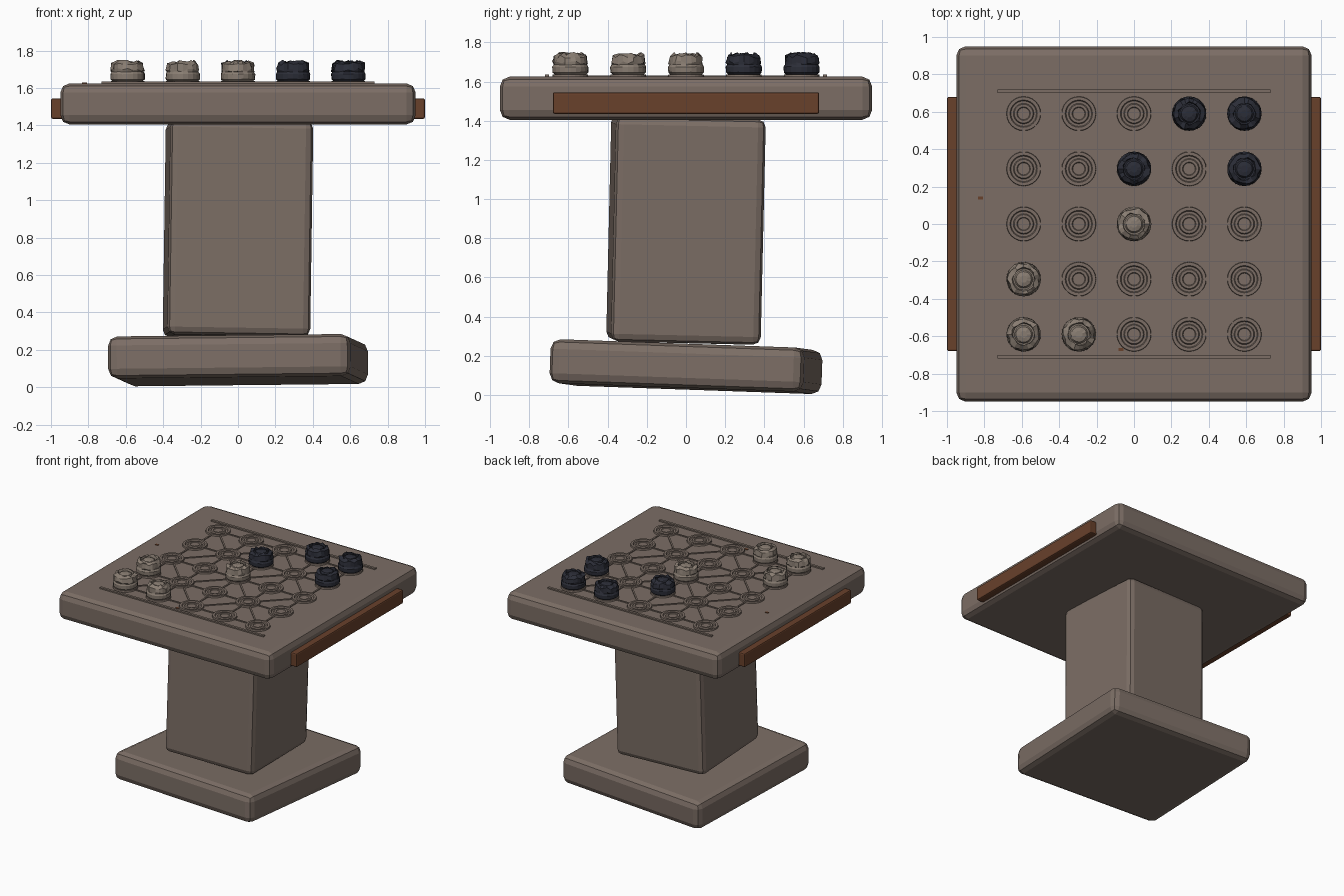
import bpy, bmesh, math, random
from mathutils import Matrix, Vector

random.seed(4)
default = bpy.data.objects.get("Cube")
if default:
    bpy.data.objects.remove(default)


def material(name, rgb):
    m = bpy.data.materials.new(name)
    m.use_nodes = True
    m.diffuse_color = (*rgb, 1)
    m.node_tree.nodes["Principled BSDF"].inputs["Base Color"].default_value = (*rgb, 1)
    return m


STONE = material("brown stone", (0.2, 0.155, 0.13))
WOOD = material("red brown wood", (0.14, 0.052, 0.024))
DARK = material("dark slate", (0.024, 0.026, 0.038))
LIGHT = material("pale stone", (0.25, 0.205, 0.168))


def finish(name, bm, mat):
    bmesh.ops.recalc_face_normals(bm, faces=bm.faces)
    mesh = bpy.data.meshes.new(name)
    bm.to_mesh(mesh)
    bm.free()
    mesh.materials.append(mat)
    obj = bpy.data.objects.new(name, mesh)
    bpy.context.collection.objects.link(obj)
    return obj


def block(name, size, loc, mat, bevel=0.0, tilt=(0, 0, 0)):
    bm = bmesh.new()
    bmesh.ops.create_cube(bm, size=1, matrix=Matrix.Diagonal((*size, 1)))
    if bevel:
        bmesh.ops.bevel(bm, geom=bm.edges[:], offset=bevel, segments=2,
                        profile=0.5, affect='EDGES')
    obj = finish(name, bm, mat)
    obj.location = loc
    obj.rotation_euler = [math.radians(a) for a in tilt]
    return obj


def lathe(name, profile, loc, mat, sides=24, chips=0.0):
    """Revolve (radius, height) points; chips roughens the rings from the waist up."""
    bm = bmesh.new()
    rings = []
    for i, (r, z) in enumerate(profile):
        ring = []
        for k in range(sides):
            a = math.tau * k / sides
            rough = chips if 4 <= i <= 6 else chips * 0.15
            rr = r - random.random() * rough
            zz = z + random.uniform(-1, 0.4) * rough if i else z
            ring.append(bm.verts.new((rr * math.cos(a), rr * math.sin(a), zz)))
        rings.append(ring)
    for low, high in zip(rings, rings[1:]):
        for k in range(sides):
            n = (k + 1) % sides
            bm.faces.new((low[k], low[n], high[n], high[k]))
    bm.faces.new(rings[0][::-1])
    bm.faces.new(rings[-1])
    obj = finish(name, bm, mat)
    obj.location = loc
    return obj


# Table: slightly settled foot and pillar under a level slab
block("base", (1.3, 1.3, 0.225), (0, 0, 0.145), STONE, 0.05, (-2, -0.6, -4.4))
block("pillar", (0.765, 0.765, 1.15), (0, 0, 0.845), STONE, 0.04, (-1.3, 0.9, 2))
block("table_top", (1.9, 1.9, 0.22), (0, 0, 1.515), STONE, 0.05)
for side, label in ((1, "left"), (-1, "right")):
    block(label + "_drawer", (0.1, 1.36, 0.11), (side * 0.95, 0, 1.49), WOOD, 0.01)

# Board: raised sockets, border strips and connecting lines
TOP = 1.625
STEP = 0.295
SOCKET = [(0.093, -0.005), (0.09, 0.012), (0.073, 0.012), (0.068, 0.004),
          (0.055, 0.004), (0.05, 0.012), (0.036, 0.012), (0.032, 0.007)]
for i in range(-2, 3):
    for j in range(-2, 3):
        lathe("board_socket", SOCKET, (i * STEP, j * STEP, TOP), STONE)
for side in (-1, 1):
    block("border_strip", (1.46, 0.02, 0.02), (0, side * 0.71, TOP), STONE)


def link(a, b):
    a, b = Vector(a) * STEP, Vector(b) * STEP
    d, mid = b - a, (a + b) / 2
    block("board_line", (d.length - 0.18, 0.012, 0.012), (mid.x, mid.y, TOP), STONE,
          tilt=(0, 0, math.degrees(math.atan2(d.y, d.x))))


for i in range(-2, 3):
    for j in range(-2, 3):
        if i < 2:
            link((i, j), (i + 1, j))
        if j < 2:
            link((i, j), (i, j + 1))
        if (i + j) % 2 == 0 and j < 2:
            for di in (-1, 1):
                if abs(i + di) <= 2:
                    link((i, j), (i + di, j + 1))

# Playing pieces: waisted drums with a chipped rim and a domed centre
PIECE = [(0.078, 0.008), (0.092, 0.022), (0.093, 0.05), (0.086, 0.062),
         (0.094, 0.075), (0.09, 0.108), (0.066, 0.12), (0.058, 0.1),
         (0.05, 0.1), (0.042, 0.112), (0.02, 0.118)]
for name, mat, spots in (
        ("dark_piece", DARK, ((1, 2), (2, 2), (0, 1), (2, 1))),
        ("pale_piece", LIGHT, ((0, 0), (-2, -1), (-2, -2), (-1, -2)))):
    for i, j in spots:
        lathe(name, PIECE, (i * STEP, j * STEP, TOP), mat, 20, 0.014)

# Tiny wooden flecks on the slab
for x, y in ((-0.82, 0.14), (-0.07, -0.67)):
    block("wood_fleck", (0.026, 0.016, 0.008), (x, y, TOP), WOOD)
